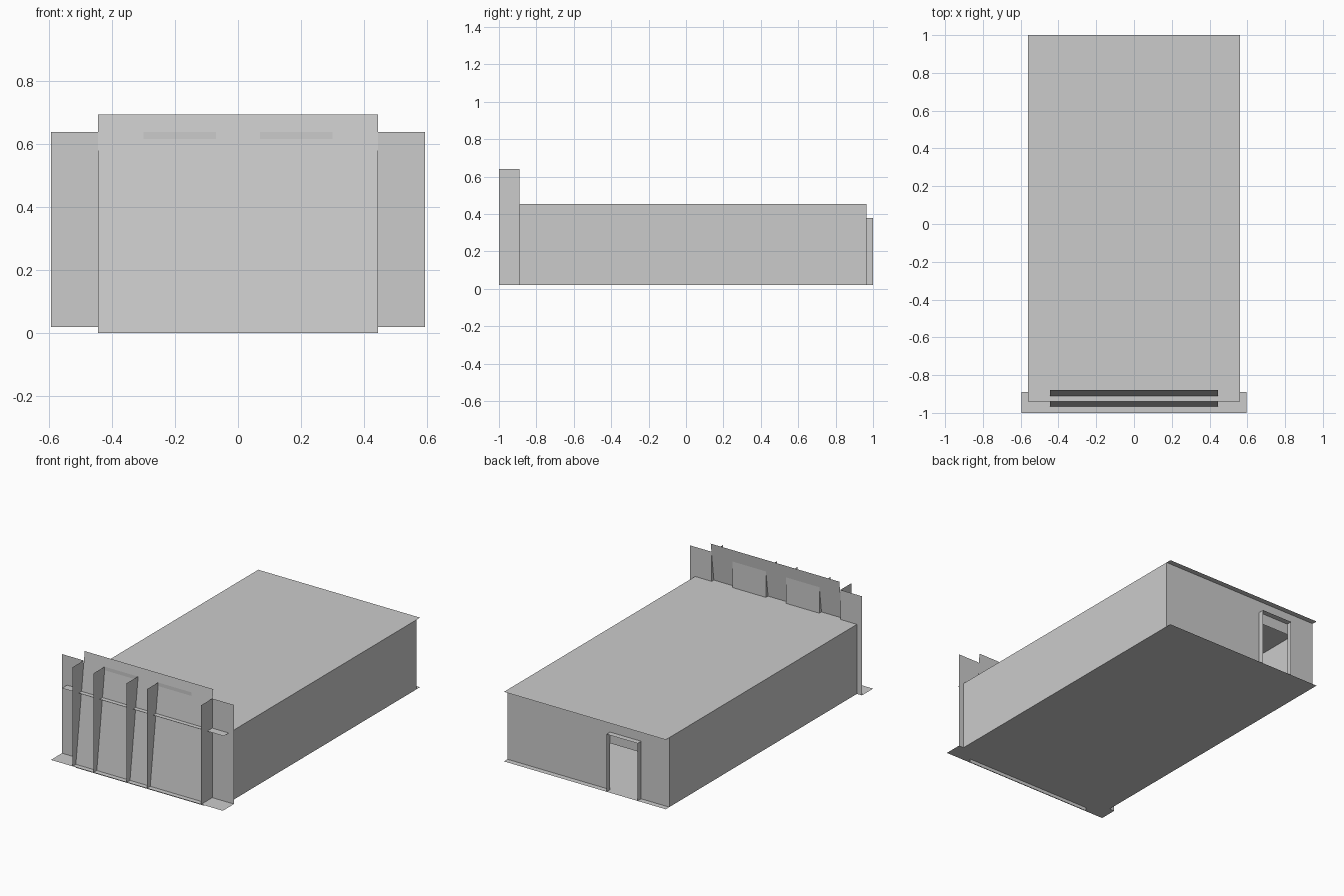
import bpy

if "Cube" in bpy.data.objects:
    bpy.data.objects.remove(bpy.data.objects["Cube"])


def sheets(name, polygons):
    """One object made from single-sided flat polygons."""
    verts, faces = [], []
    for poly in polygons:
        start = len(verts)
        verts += poly
        faces.append(range(start, start + len(poly)))
    mesh = bpy.data.meshes.new(name)
    mesh.from_pydata(verts, [], [list(f) for f in faces])
    mesh.update()
    obj = bpy.data.objects.new(name, mesh)
    bpy.context.collection.objects.link(obj)
    return obj


def x_wall(x, y0, y1, z0, z1):
    return [(x, y0, z0), (x, y1, z0), (x, y1, z1), (x, y0, z1)]


def y_wall(y, x0, x1, z0, z1):
    return [(x0, y, z0), (x1, y, z0), (x1, y, z1), (x0, y, z1)]


def level(z, x0, x1, y0, y1):
    return [(x0, y0, z), (x1, y0, z), (x1, y1, z), (x0, y1, z)]


W, FLOOR, ROOF = 0.56, 0.02, 0.455      # hall half width and levels
FRONT, BACK = -0.89, 0.965              # wall planes
FIN_W, FIN_TOP = 0.445, 0.64            # facade half width and fin height
DX0, DX1, DOOR_TOP = -0.365, -0.15, 0.38

# T-shaped floor with a wider step at the entrance
sheets("floor", [[(-0.595, -1, FLOOR), (0.595, -1, FLOOR), (0.595, FRONT, FLOOR),
                  (W, FRONT, FLOOR), (W, 1, FLOOR), (-W, 1, FLOOR),
                  (-W, FRONT, FLOOR), (-0.595, FRONT, FLOOR)]])

# Roof overhanging at the front and back
sheets("roof", [level(ROOF, -W, W, -0.94, 1)])

# Side walls
sheets("side_walls", [x_wall(W, FRONT, BACK, FLOOR, ROOF),
                      x_wall(-W, FRONT, BACK, FLOOR, ROOF)[::-1]])

# Back wall around the door opening
sheets("back_wall", [p[::-1] for p in (
    y_wall(BACK, -W, DX0, FLOOR, ROOF),
    y_wall(BACK, DX1, W, FLOOR, ROOF),
    y_wall(BACK, DX0, DX1, 0.31, ROOF))])

# Projecting door frame
sheets("door_frame", [x_wall(DX0, BACK, 1, FLOOR, DOOR_TOP)[::-1],
                      x_wall(DX1, BACK, 1, FLOOR, DOOR_TOP),
                      level(DOOR_TOP, DX0, DX1, BACK, 1)])

# Upright facade panels at the front wall plane
sheets("facade_panels", [y_wall(FRONT, a, b, FLOOR, FIN_TOP) for a, b in
                         ((-0.595, -FIN_W), (-0.3, -0.07), (0.07, 0.3), (FIN_W, 0.595))])

# Vertical fins cutting through the leaning panel
sheets("facade_fins", [x_wall(x, -1, FRONT, FLOOR, FIN_TOP)
                       for x in (-FIN_W, -0.3, -0.07, 0.07, FIN_W)])

# Large front panel leaning backwards
sheets("leaning_panel", [[(-FIN_W, -0.97, 0), (FIN_W, -0.97, 0),
                          (FIN_W, -0.88, 0.695), (-FIN_W, -0.88, 0.695)]])
